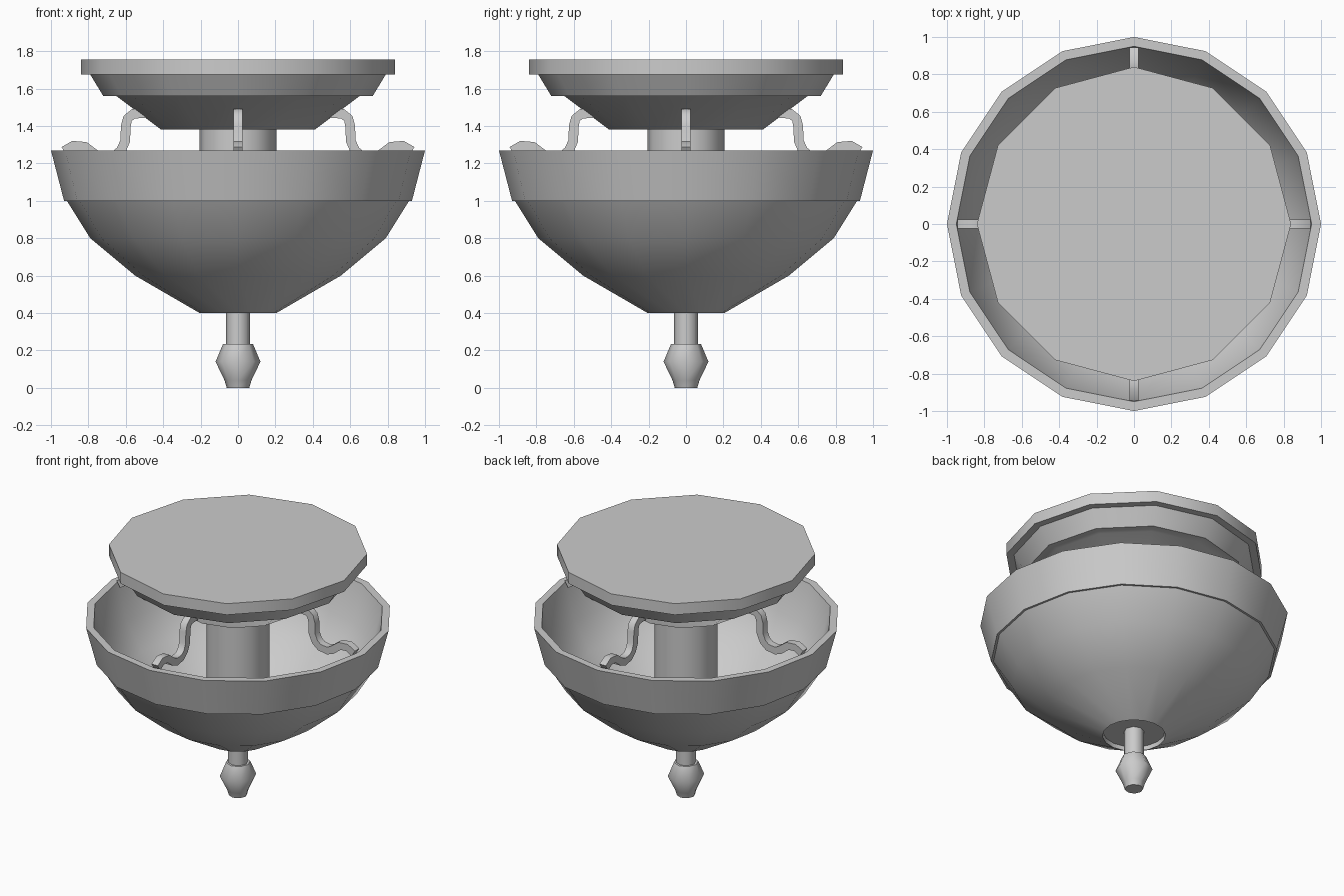
import bpy, bmesh, math
from mathutils import Vector

if "Cube" in bpy.data.objects:
    bpy.data.objects.remove(bpy.data.objects["Cube"])


def finish(name, bm, angle):
    bmesh.ops.recalc_face_normals(bm, faces=bm.faces)
    me = bpy.data.meshes.new(name)
    bm.to_mesh(me)
    bm.free()
    ob = bpy.data.objects.new(name, me)
    bpy.context.collection.objects.link(ob)
    bpy.ops.object.select_all(action='DESELECT')
    ob.select_set(True)
    bpy.context.view_layer.objects.active = ob
    bpy.ops.object.shade_smooth_by_angle(angle=math.radians(angle))
    return ob


def lathe(name, profile, sides, closed=False, angle=40):
    """Spin (radius, z) points; cap the ends, or join them if closed."""
    bm = bmesh.new()
    rings = []
    for r, z in profile:
        rings.append([bm.verts.new((r * math.cos(2 * math.pi * i / sides),
                                    r * math.sin(2 * math.pi * i / sides), z))
                      for i in range(sides)])
    pairs = list(zip(rings, rings[1:]))
    if closed:
        pairs.append((rings[-1], rings[0]))
    else:
        bm.faces.new(rings[0])
        bm.faces.new(rings[-1])
    for a, b in pairs:
        for i in range(sides):
            j = (i + 1) % sides
            bm.faces.new((a[i], a[j], b[j], b[i]))
    return finish(name, bm, angle)


def strap(name, path, width, thick, turn):
    """Flat bar following (radius, z) points, turned about z."""
    bm = bmesh.new()
    pts = [Vector(p) for p in path]
    rings = []
    for i, p in enumerate(pts):
        t = (pts[min(i + 1, len(pts) - 1)] - pts[max(i - 1, 0)]).normalized()
        n = Vector((-t.y, t.x)) * thick / 2
        ring = []
        for s, w in ((1, 1), (1, -1), (-1, -1), (-1, 1)):
            q = p + n * s
            ring.append(bm.verts.new((q.x, w * width / 2, q.y)))
        rings.append(ring)
    for a, b in zip(rings, rings[1:]):
        for i in range(4):
            j = (i + 1) % 4
            bm.faces.new((a[i], a[j], b[j], b[i]))
    bm.faces.new(rings[0])
    bm.faces.new(rings[-1])
    finish(name, bm, 50).rotation_euler.z = turn


# Glass bowl: outer wall, open bottom, inner wall
lathe("bowl", [(1.0, 1.27), (0.93, 1.0), (0.915, 1.0), (0.79, 0.8), (0.55, 0.6),
               (0.205, 0.4), (0.2, 0.44), (0.53, 0.63), (0.76, 0.82),
               (0.885, 1.01), (0.95, 1.27)], 16, closed=True)

# Stepped ceiling plate
lathe("ceiling_plate", [(0.41, 1.38), (0.65, 1.56), (0.72, 1.56), (0.79, 1.675),
                        (0.84, 1.675), (0.84, 1.755)], 12)

# Central column
lathe("column", [(0.205, 0.43), (0.205, 1.39)], 12)

# Stem and finial under the bowl
lathe("finial_stem", [(0.065, 0.22), (0.065, 0.44)], 8, angle=50)
lathe("finial", [(0.06, 0.0), (0.072, 0.04), (0.12, 0.14), (0.08, 0.235)], 8, angle=50)

# Four curved arms between plate and bowl rim
arm_path = [(0.49, 1.47), (0.56, 1.465), (0.59, 1.44), (0.6, 1.4), (0.603, 1.32),
            (0.625, 1.27), (0.66, 1.24), (0.72, 1.23), (0.76, 1.245),
            (0.82, 1.29), (0.88, 1.295), (0.93, 1.265)]
for k in range(4):
    strap(f"arm_{k + 1}", arm_path, 0.05, 0.052, k * math.pi / 2)
